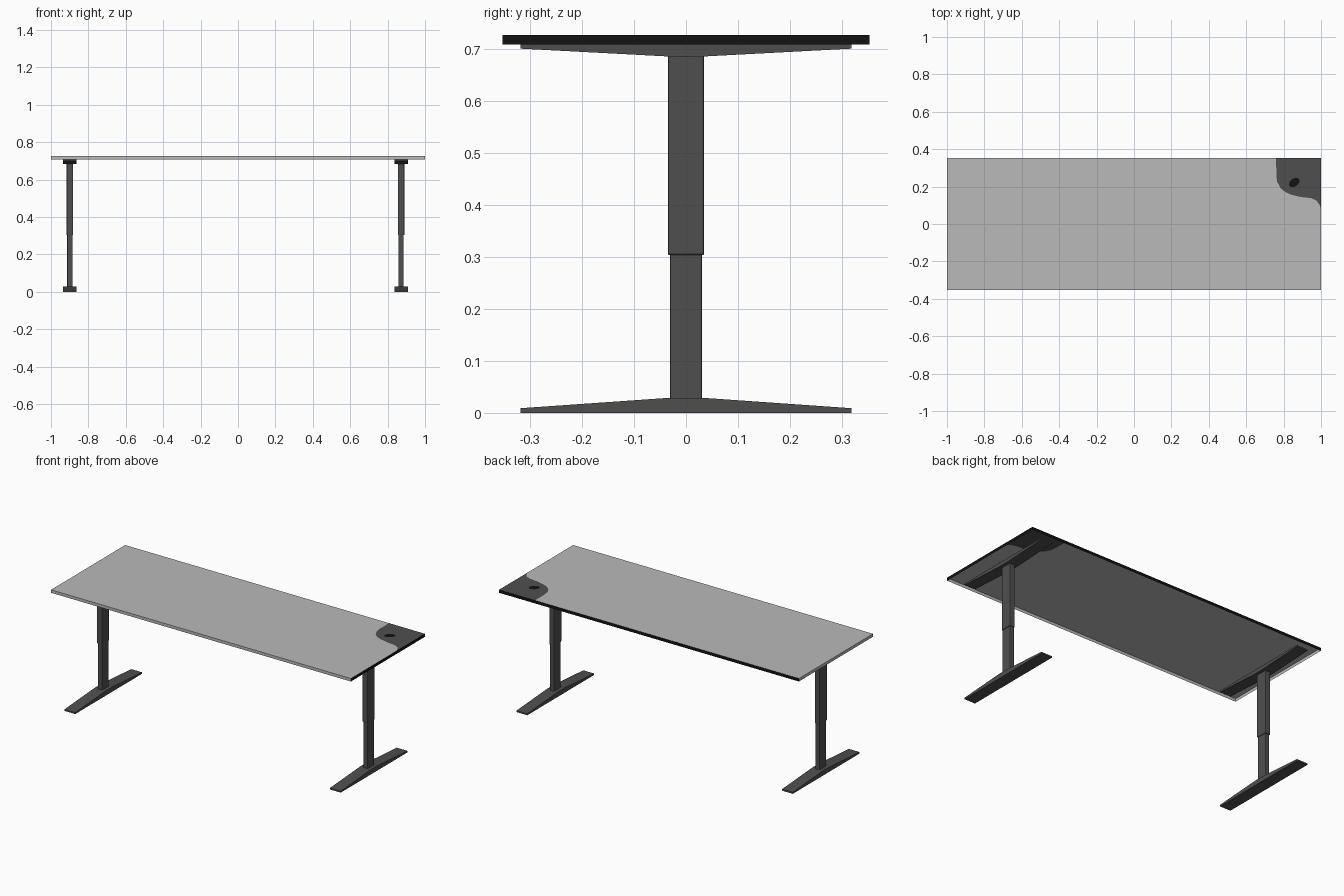
import bpy, bmesh, math

if "Cube" in bpy.data.objects:
    bpy.data.objects.remove(bpy.data.objects["Cube"])

def material(name, v):
    m = bpy.data.materials.new(name)
    m.diffuse_color = (v, v, v, 1)
    m.use_nodes = True
    m.node_tree.nodes["Principled BSDF"].inputs["Base Color"].default_value = m.diffuse_color
    return m

light = material("light_grey", 0.49)
dark = material("dark_grey", 0.078)
black = material("black", 0.006)

def make(name, verts, faces, mats, indices=None):
    me = bpy.data.meshes.new(name)
    me.from_pydata(verts, [], faces)
    for m in mats:
        me.materials.append(m)
    if indices:
        for p, i in zip(me.polygons, indices):
            p.material_index = i
    ob = bpy.data.objects.new(name, me)
    bpy.context.collection.objects.link(ob)
    return ob

def fix_normals(ob):
    bm = bmesh.new()
    bm.from_mesh(ob.data)
    bmesh.ops.recalc_face_normals(bm, faces=bm.faces)
    bm.to_mesh(ob.data)
    bm.free()

def profile_bar(name, x, half_w, pts):
    """Extrude a (y, z) profile along x."""
    n = len(pts)
    verts = [(x + s * half_w, y, z) for s in (-1, 1) for y, z in pts]
    faces = [list(range(n)), list(range(n, 2 * n))]
    faces += [(i, (i + 1) % n, n + (i + 1) % n, n + i) for i in range(n)]
    fix_normals(make(name, verts, faces, [dark]))

def column(name, x, hx, hy, z0, z1, bevel):
    bpy.ops.mesh.primitive_cube_add(size=2, location=(x, 0, (z0 + z1) / 2))
    ob = bpy.context.object
    ob.name = name
    ob.scale = (hx, hy, (z1 - z0) / 2)
    bpy.ops.object.transform_apply(location=False, rotation=False, scale=True)
    ob.data.materials.append(dark)
    b = ob.modifiers.new("soft_edges", 'BEVEL')
    b.width, b.segments = bevel, 2

# Desktop: thin shell, open below, with a dark curved patch in the back right corner
X, Y, Z0, Z1 = 1.0, 0.353, 0.708, 0.726
curve = [(0.76, Y), (0.761, 0.26), (0.766, 0.225), (0.785, 0.19), (0.81, 0.17),
         (0.84, 0.157), (0.888, 0.145), (0.947, 0.138), (0.973, 0.127),
         (0.99, 0.107), (X, 0.083)]
n = len(curve)
verts = [(x, y, Z1) for x, y in curve]
verts += [(X, -Y, Z1), (-X, -Y, Z1), (-X, Y, Z1), (X, Y, Z1)]
verts += [(X, -Y, Z0), (-X, -Y, Z0), (-X, Y, Z0), (X, Y, Z0)]
fr, fl, bl, br = n, n + 1, n + 2, n + 3
faces = [
    [bl, fl, fr] + list(range(n - 1, -1, -1)),   # main surface
    list(range(n)) + [br],                       # corner patch
    (fl, fl + 4, fr + 4, fr),                    # front edge
    (bl, bl + 4, fl + 4, fl),                    # left edge
    (fr, fr + 4, br + 4, br, n - 1),             # right edge
    (br, br + 4, bl + 4, bl, 0),                 # back edge
]
make("desktop", verts, faces, [light, dark, black], [0, 1, 0, 0, 2, 2])

# Small tilted black oval on the corner patch
t = math.radians(38)
oval = []
for i in range(20):
    a = 2 * math.pi * i / 20
    u, v = 0.031 * math.cos(a), 0.021 * math.sin(a)
    oval.append((0.857 + u * math.cos(t) - v * math.sin(t),
                 0.222 + u * math.sin(t) + v * math.cos(t), Z1 + 0.001))
make("cable_spot", oval, [list(range(20))], [black])

# Two telescopic legs with tapered foot and top bracket
for side, x in (("left", -0.899), ("right", 0.872)):
    profile_bar(side + "_foot", x, 0.036,
                [(-0.318, 0), (0.318, 0), (0.318, 0.009), (0.032, 0.029),
                 (-0.032, 0.029), (-0.318, 0.009)])
    profile_bar(side + "_bracket", x, 0.036,
                [(-0.318, Z0), (0.318, Z0), (0.318, 0.7), (0.035, 0.685),
                 (-0.035, 0.685), (-0.318, 0.7)])
    column(side + "_lower_column", x, 0.014, 0.031, 0.02, 0.33, 0.003)
    column(side + "_upper_column", x, 0.0175, 0.035, 0.303, 0.695, 0.004)
